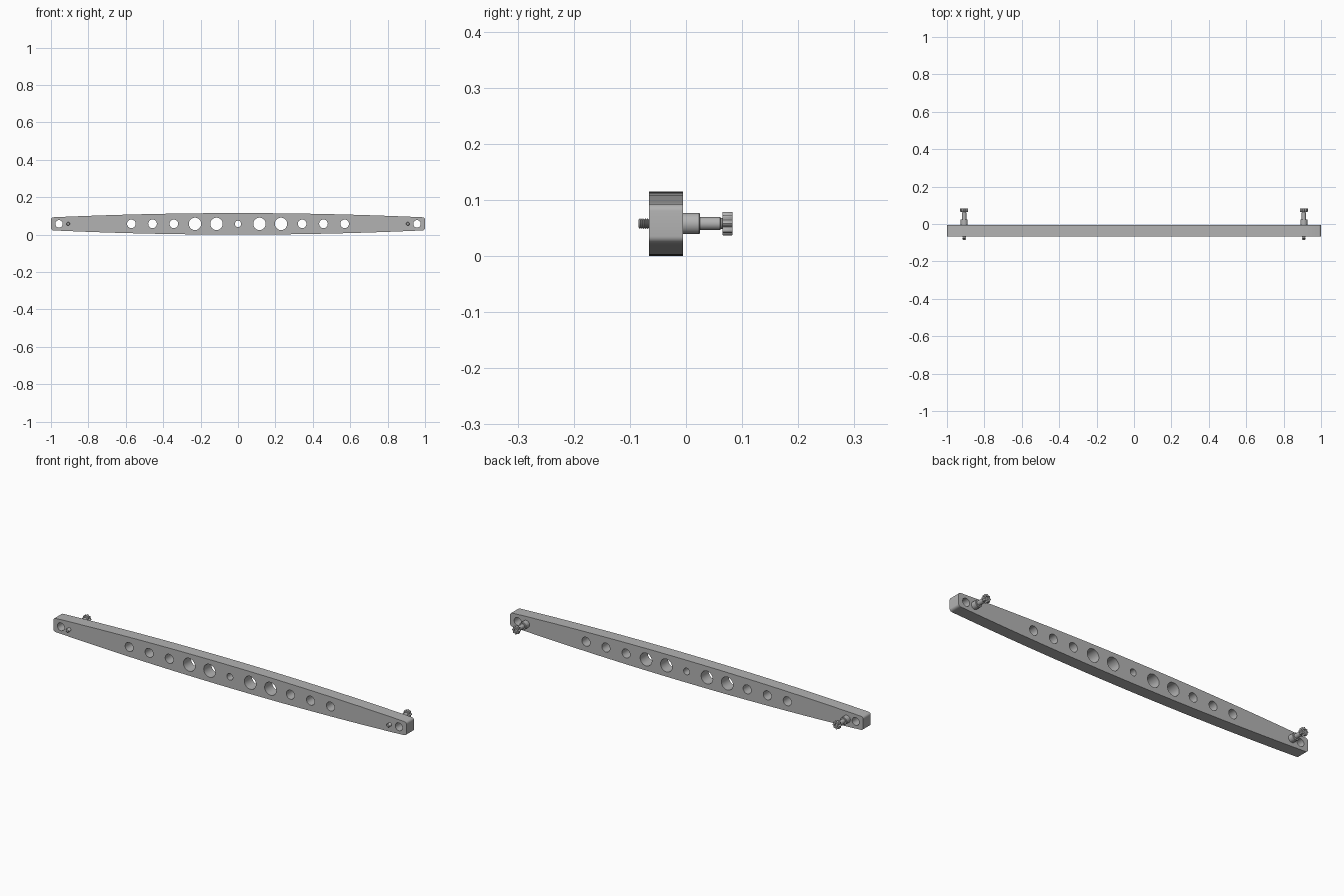
import bpy, bmesh
from math import cos, sin, pi, radians

if "Cube" in bpy.data.objects:
    bpy.data.objects.remove(bpy.data.objects["Cube"], do_unlink=True)

# Single metal colour
metal = bpy.data.materials.new("grey metal")
metal.use_nodes = True
GREY = (0.45, 0.45, 0.45, 1)
metal.diffuse_color = GREY
metal.node_tree.nodes["Principled BSDF"].inputs["Base Color"].default_value = GREY

MID_Z = 0.0578             # height of the centre line
FRONT, BACK = -0.066, -0.005
PIN_X = 0.908


def make_object(name, bm):
    bmesh.ops.recalc_face_normals(bm, faces=bm.faces)
    mesh = bpy.data.meshes.new(name)
    bm.to_mesh(mesh)
    bm.free()
    mesh.materials.append(metal)
    obj = bpy.data.objects.new(name, mesh)
    bpy.context.collection.objects.link(obj)
    return obj


def smooth(obj, angle=30):
    bpy.ops.object.select_all(action='DESELECT')
    obj.select_set(True)
    bpy.context.view_layer.objects.active = obj
    bpy.ops.object.shade_smooth_by_angle(angle=radians(angle))


def loft(bm, x, rings, sides=32, lobes=0, depth=0.0):
    """Closed solid along y from (y, radius, wave) rings."""
    loops = []
    for y, radius, wave in rings:
        loop = []
        for i in range(sides):
            a = 2 * pi * i / sides
            r = radius + wave * depth * cos(lobes * a)
            loop.append(bm.verts.new((x + r * cos(a), y, MID_Z + r * sin(a))))
        loops.append(loop)
    for a, b in zip(loops, loops[1:]):
        for i in range(sides):
            j = (i + 1) % sides
            bm.faces.new((a[i], a[j], b[j], b[i]))
    bm.faces.new(loops[0])
    bm.faces.new(loops[-1])


# Bar: shallow arched edges with rounded end corners
HALF_MID, HALF_END, CORNER = 0.0575, 0.0345, 0.012
quarter = []
for i in range(13):
    x = (1 - CORNER) * i / 12
    quarter.append((x, HALF_END + (HALF_MID - HALF_END) * (1 - x * x)))
for i in range(1, 7):
    a = pi / 2 * (1 - i / 6)
    quarter.append((1 - CORNER + CORNER * cos(a), HALF_END - CORNER + CORNER * sin(a)))
right = quarter + [(x, -z) for x, z in reversed(quarter)]
outline = right + [(-x, z) for x, z in reversed(right[1:-1])]

bm = bmesh.new()
face = bm.faces.new([bm.verts.new((x, FRONT, MID_Z + z)) for x, z in outline])
side = bmesh.ops.extrude_face_region(bm, geom=[face])
new_verts = [g for g in side["geom"] if isinstance(g, bmesh.types.BMVert)]
bmesh.ops.translate(bm, verts=new_verts, vec=(0, BACK - FRONT, 0))
bar = make_object("bar", bm)

# Through holes, mirrored about the middle
HOLES = [(0.115, 0.033), (0.23, 0.033), (0.343, 0.023), (0.457, 0.023),
         (0.57, 0.023), (0.957, 0.02)]
bm = bmesh.new()
loft(bm, 0, [(-0.1, 0.017, 0), (0.05, 0.017, 0)])
for x, r in HOLES:
    for s in (-1, 1):
        loft(bm, s * x, [(-0.1, r, 0), (0.05, r, 0)], sides=40)
cutter = make_object("hole_cutter", bm)
cutter.hide_render = True
mod = bar.modifiers.new("holes", 'BOOLEAN')
mod.operation = 'DIFFERENCE'
mod.solver = 'EXACT'
mod.object = cutter
bpy.context.view_layer.objects.active = bar
bpy.ops.object.modifier_apply(modifier=mod.name)
bpy.data.objects.remove(cutter, do_unlink=True)
smooth(bar)

# Thumb screws at both ends
for label, s in (("left", 1), ("right", -1)):
    x = s * PIN_X

    # Sleeve on the back of the bar
    bm = bmesh.new()
    loft(bm, x, [(BACK - 0.002, 0.019, 0), (0.023, 0.019, 0), (0.025, 0.0175, 0)])
    smooth(make_object(label + "_sleeve", bm))

    # Shaft between sleeve and knob
    bm = bmesh.new()
    loft(bm, x, [(0.02, 0.0115, 0), (0.061, 0.0115, 0), (0.062, 0.01, 0), (0.068, 0.01, 0)])
    smooth(make_object(label + "_shaft", bm))

    # Threaded tip on the front
    bm = bmesh.new()
    ridges = [(-0.085, 0.0065, 0)]
    for i in range(6):
        y = -0.084 + 0.0035 * i
        ridges += [(y, 0.0075, 0), (y + 0.00175, 0.0095, 0)]
    loft(bm, x, ridges, sides=24)
    smooth(make_object(label + "_threaded_tip", bm))

    # Lobed knob with a socket recess
    bm = bmesh.new()
    loft(bm, x, [(0.065, 0.0175, 1), (0.066, 0.0185, 1), (0.082, 0.0185, 1),
                 (0.083, 0.0175, 1), (0.083, 0.009, 0), (0.075, 0.009, 0)],
         sides=64, lobes=8, depth=0.0025)
    smooth(make_object(label + "_knob", bm), 40)
